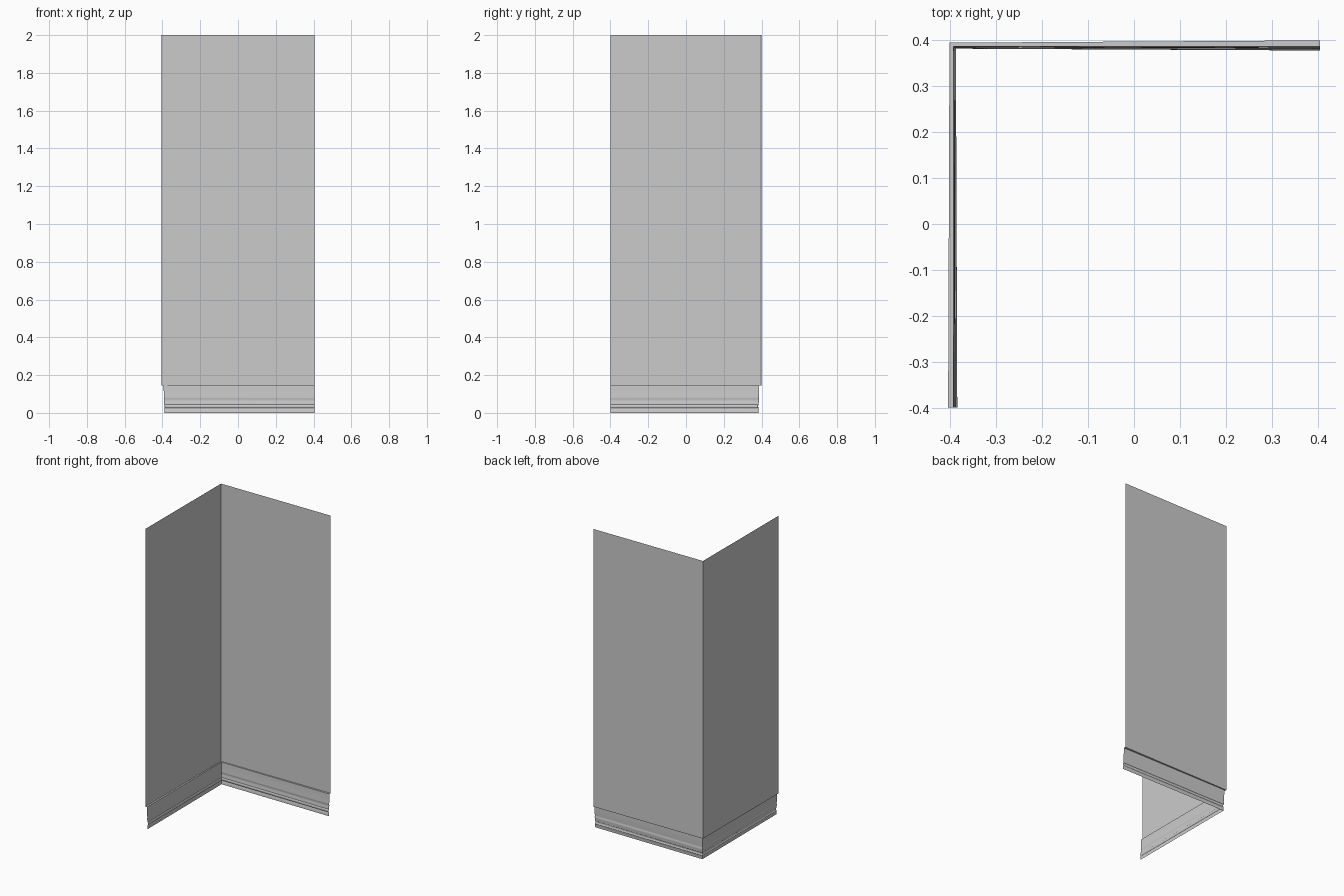
import bpy, math
from mathutils import Vector

if "Cube" in bpy.data.objects:
    bpy.data.objects.remove(bpy.data.objects["Cube"])

# Plan lines: end of left wall, corner, end of back wall
outer = [Vector((-0.405, -0.40)), Vector((-0.402, 0.395)), Vector((0.405, 0.40))]
inner = [Vector((-0.385, -0.40)), Vector((-0.388, 0.382)), Vector((0.405, 0.378))]


def sweep(name, profile):
    """Sheet swept along the L-shaped plan; t blends outer to inner line."""
    verts, faces = [], []
    n = len(profile)
    for o, i in zip(outer, inner):
        for t, z in profile:
            p = o.lerp(i, t)
            verts.append((p.x, p.y, z))
    for s in range(2):
        for k in range(n - 1):
            a, b = s * n + k, (s + 1) * n + k
            faces.append((a, a + 1, b + 1, b))
    mesh = bpy.data.meshes.new(name)
    mesh.from_pydata(verts, [], faces)
    obj = bpy.data.objects.new(name, mesh)
    bpy.context.collection.objects.link(obj)
    return obj


# Thin wall panels
sweep("wall_panels", [(0, 2.0), (0, 0.145)])

# Moulded skirting board: top ledge, tall cove, beads and plinth
cove = []
for k in range(9):
    u = k / 8
    cove.append((0.62 + 0.12 * (1 - math.cos(u * math.pi / 2)), 0.138 - 0.063 * u))
bead = []
for k in range(7):
    a = math.pi * k / 6
    bead.append((0.80 + 0.20 * math.sin(a), 0.044 - 0.009 * math.cos(a + math.pi) - 0.009))
bead.sort(key=lambda p: -p[1])
profile = ([(0, 0.145), (0.6, 0.145)] + cove
           + [(0.68, 0.073), (0.70, 0.062), (0.78, 0.054), (0.80, 0.046)]
           + bead + [(0.78, 0.025), (0.90, 0.020), (0.90, 0.0)])
skirting = sweep("skirting_board", profile)

# Smooth curves, sharp steps
bpy.context.view_layer.objects.active = skirting
skirting.select_set(True)
bpy.ops.object.shade_smooth_by_angle(angle=math.radians(35))
